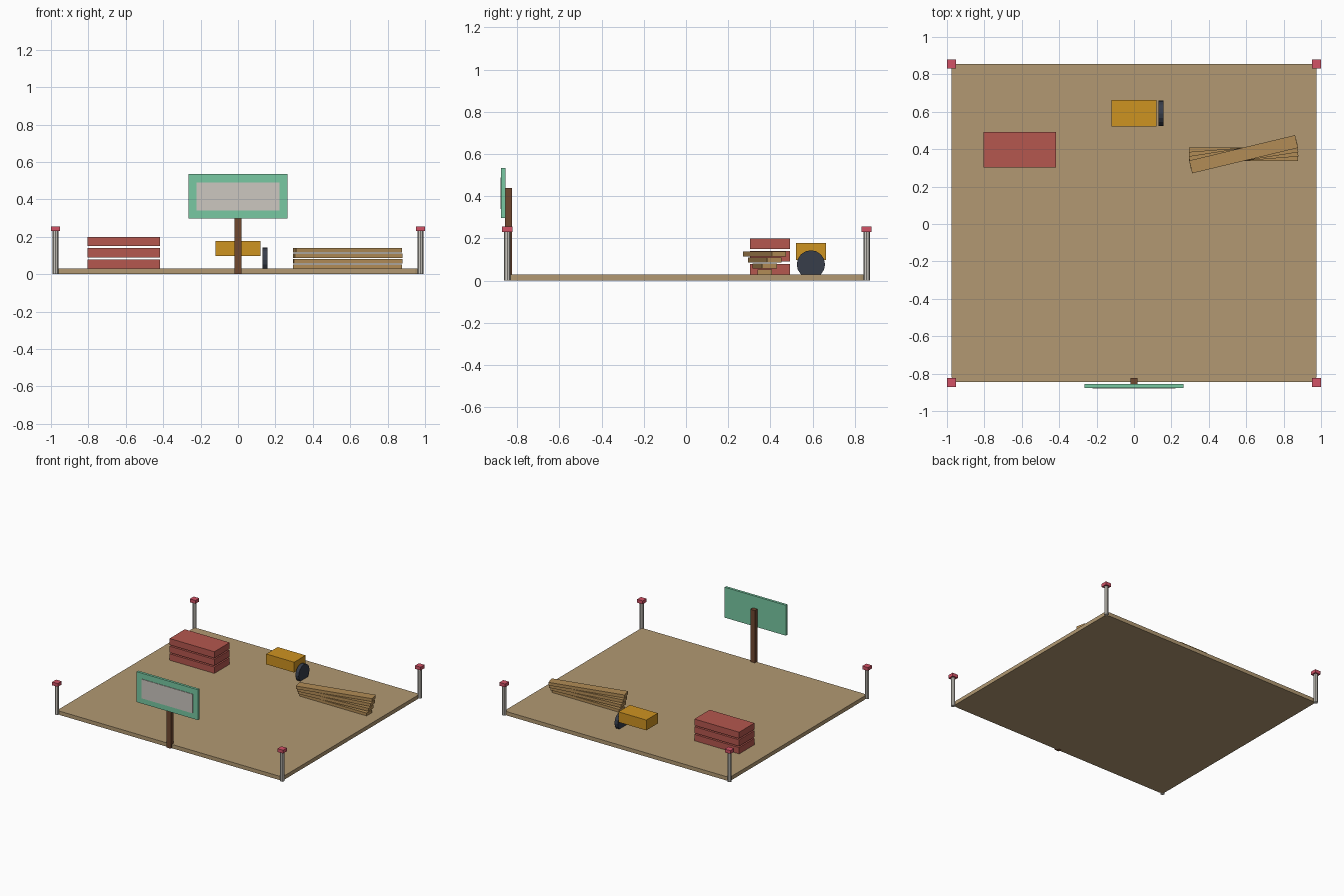
import bpy, bmesh, math

if "Cube" in bpy.data.objects:
    bpy.data.objects.remove(bpy.data.objects["Cube"])


def material(name, r, g, b):
    m = bpy.data.materials.new(name)
    lin = [((c / 255 + 0.055) / 1.055) ** 2.4 for c in (r, g, b)]
    m.diffuse_color = (*lin, 1)
    m.use_nodes = True
    m.node_tree.nodes["Principled BSDF"].inputs["Base Color"].default_value = m.diffuse_color
    return m


SAND = material("sand ground", 178, 153, 114)
BRICK = material("brick red", 181, 87, 78)
YELLOW = material("machine yellow", 206, 147, 33)
DARK = material("dark rubber", 55, 61, 74)
PLANK = material("plank wood", 178, 140, 86)
BROWN = material("sign post brown", 112, 72, 48)
GREEN = material("sign green", 120, 200, 162)
PANEL = material("panel grey", 204, 199, 192)
STAKE = material("stake grey", 206, 202, 194)
CAP = material("cap red", 210, 82, 102)


def finish(name, bm, mat, loc, rot=(0, 0, 0)):
    bmesh.ops.recalc_face_normals(bm, faces=bm.faces)
    me = bpy.data.meshes.new(name)
    bm.to_mesh(me)
    bm.free()
    me.materials.append(mat)
    ob = bpy.data.objects.new(name, me)
    ob.location, ob.rotation_euler = loc, rot
    bpy.context.collection.objects.link(ob)
    return ob


def box(name, mat, x, y, z, turn=0, corner=0):
    """Box from (min, max) ranges, optionally with rounded upright edges."""
    bm = bmesh.new()
    bmesh.ops.create_cube(bm, size=1)
    bmesh.ops.scale(bm, vec=(x[1] - x[0], y[1] - y[0], z[1] - z[0]), verts=bm.verts)
    if corner:
        upright = [e for e in bm.edges
                   if abs(e.verts[0].co.z - e.verts[1].co.z) > 1e-4]
        bmesh.ops.bevel(bm, geom=upright, offset=corner, segments=3,
                        profile=0.5, affect='EDGES')
    return finish(name, bm, mat, [sum(r) / 2 for r in (x, y, z)], (0, 0, turn))


def cylinder(name, mat, radius, depth, loc, sides, rot=(0, 0, 0)):
    bm = bmesh.new()
    bmesh.ops.create_cone(bm, cap_ends=True, segments=sides, radius1=radius,
                          radius2=radius, depth=depth)
    return finish(name, bm, mat, loc, rot)


# Ground slab
box("ground_slab", SAND, (-0.976, 0.976), (-0.846, 0.856), (0, 0.03), corner=0.03)

# Corner stakes with caps
for sx in (-1, 1):
    for y, end in ((-0.847, "front"), (0.856, "back")):
        x = sx * 0.976
        tag = end + ("_left" if sx < 0 else "_right")
        cylinder("stake_" + tag, STAKE, 0.015, 0.23, (x, y, 0.115), 8)
        box("stake_cap_" + tag, CAP, (x - 0.024, x + 0.024),
            (y - 0.024, y + 0.024), (0.23, 0.256))

# Site sign
box("sign_post", BROWN, (-0.019, 0.019), (-0.858, -0.824), (0, 0.44))
box("sign_board", GREEN, (-0.265, 0.265), (-0.876, -0.856), (0.297, 0.535))
box("sign_panel", PANEL, (-0.222, 0.222), (-0.88, -0.874), (0.34, 0.49))

# Brick stack
for i in range(3):
    z = 0.03 + 0.06 * i
    box(f"brick_layer_{i + 1}", BRICK, (-0.805, -0.417), (0.303, 0.492), (z, z + 0.05))

# Fanned plank stack
for i in range(4):
    z = 0.028 + 0.029 * i
    box(f"plank_{i + 1}", PLANK, (0.295, 0.877), (0.338, 0.408), (z, z + 0.024),
        turn=math.radians(4.5 * i))

# Small machine with its wheel
box("machine_body", YELLOW, (-0.121, 0.121), (0.522, 0.664), (0.097, 0.178))
cylinder("machine_wheel", DARK, 0.067, 0.028, (0.144, 0.592, 0.077), 16,
         (0, math.pi / 2, 0))
